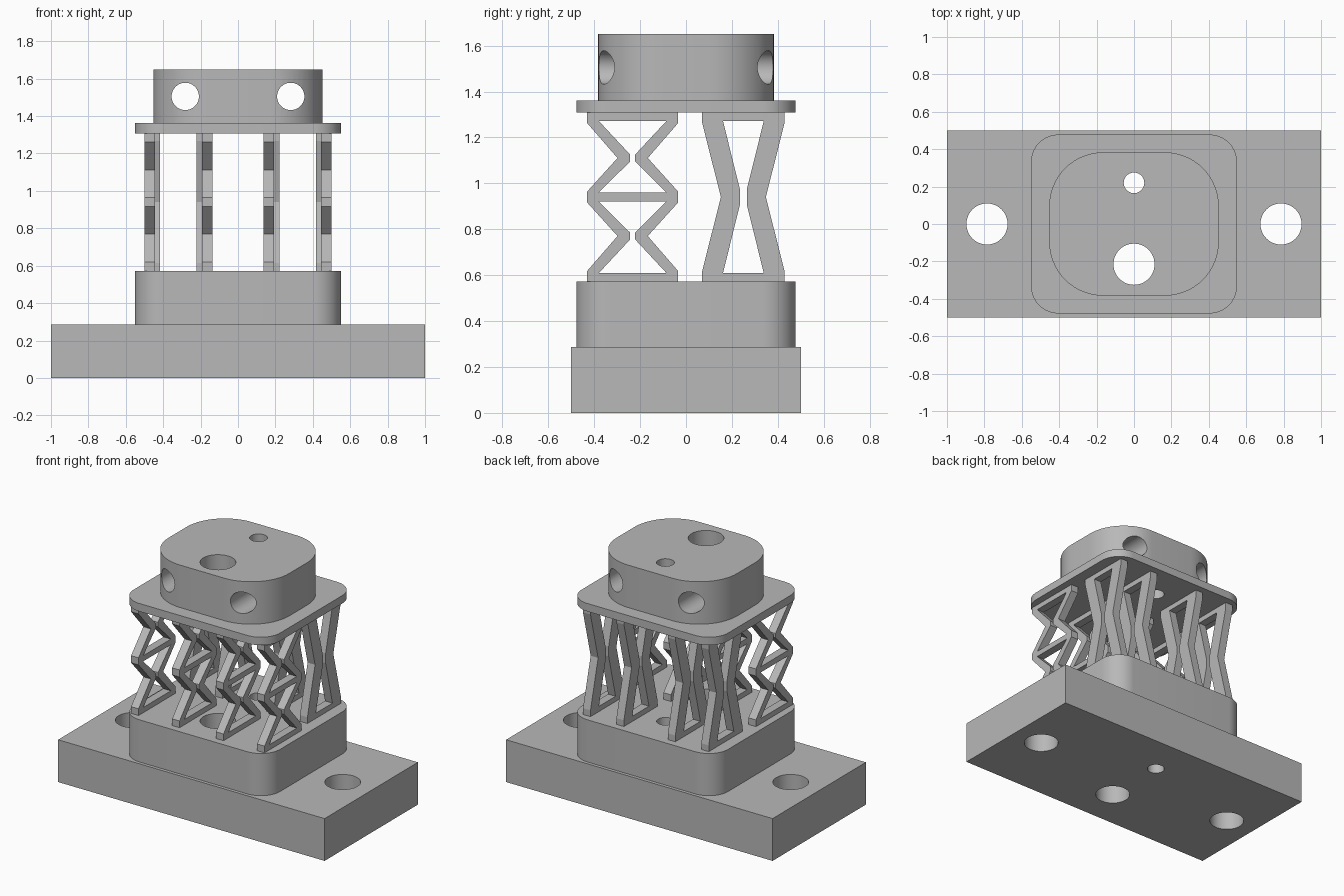
import bpy, bmesh, math
from mathutils import Vector

if "Cube" in bpy.data.objects:
    bpy.data.objects.remove(bpy.data.objects["Cube"])

grey = bpy.data.materials.new("plain_grey")
grey.diffuse_color = (0.48, 0.48, 0.48, 1)
grey.use_nodes = True
grey.node_tree.nodes["Principled BSDF"].inputs["Base Color"].default_value = grey.diffuse_color


def prism(name, loops, lo, hi, place):
    """Extrude one or more closed 2D outlines from lo to hi; place(u, v, w) -> xyz."""
    bm = bmesh.new()
    for pts in loops:
        a = [bm.verts.new(place(u, v, lo)) for u, v in pts]
        b = [bm.verts.new(place(u, v, hi)) for u, v in pts]
        bm.faces.new(a)
        bm.faces.new(b)
        for i in range(len(pts)):
            j = (i + 1) % len(pts)
            bm.faces.new((a[i], a[j], b[j], b[i]))
    bmesh.ops.recalc_face_normals(bm, faces=bm.faces)
    me = bpy.data.meshes.new(name)
    bm.to_mesh(me)
    bm.free()
    me.materials.append(grey)
    ob = bpy.data.objects.new(name, me)
    bpy.context.collection.objects.link(ob)
    return ob


def along_z(u, v, w): return Vector((u, v, w))
def along_y(u, v, w): return Vector((u, w, v))
def along_x(u, v, w): return Vector((w, u, v))


def circle(cx, cy, r, n=48):
    return [(cx + r * math.cos(math.tau * i / n), cy + r * math.sin(math.tau * i / n))
            for i in range(n)]


def rounded(hx, hy, r, n=14):
    """Rounded rectangle outline."""
    pts = []
    for k, (sx, sy) in enumerate([(1, 1), (-1, 1), (-1, -1), (1, -1)]):
        for i in range(n + 1):
            t = math.pi / 2 * (k + i / n)
            pts.append((sx * (hx - r) + r * math.cos(t), sy * (hy - r) + r * math.sin(t)))
    return pts


def cut(ob, loops, lo, hi, place):
    """Subtract extruded outlines from an object and apply the result."""
    cutter = prism("cutter", loops, lo, hi, place)
    mod = ob.modifiers.new("cut", 'BOOLEAN')
    mod.operation, mod.solver, mod.object = 'DIFFERENCE', 'EXACT', cutter
    dg = bpy.context.evaluated_depsgraph_get()
    me = bpy.data.meshes.new_from_object(ob.evaluated_get(dg))
    ob.modifiers.clear()
    ob.data = me
    bpy.data.objects.remove(cutter)


def mirrored(half):
    """Close a right-hand outline (top to bottom) with its left-hand mirror."""
    return half + [(-u, v) for u, v in reversed(half)]


# Stacked solid parts, all pierced by the large and small vertical holes
bores = [circle(0, -0.215, 0.11), circle(0, 0.22, 0.055)]
mounts = [circle(s * 0.786, 0, 0.11) for s in (-1, 1)]
Z1, Z2, Z3, Z4, Z5 = 0.287, 0.573, 1.308, 1.362, 1.65

base = prism("base_plate", [[(-1, -0.5), (1, -0.5), (1, 0.5), (-1, 0.5)]], 0, Z1, along_z)
cut(base, bores + mounts, -0.1, 2, along_z)
block = prism("lower_block", [rounded(0.55, 0.478, 0.145)], Z1, Z2, along_z)
cut(block, bores, -0.1, 2, along_z)
plate = prism("upper_plate", [rounded(0.55, 0.478, 0.145)], Z3, Z4, along_z)
cut(plate, bores, -0.1, 2, along_z)
head = prism("head_block", [rounded(0.453, 0.383, 0.287)], Z4, Z5, along_z)
cut(head, bores, -0.1, 2, along_z)
# Two horizontal holes through the head, front to back
cut(head, [circle(s * 0.282, 1.505, 0.073) for s in (-1, 1)], -1, 1, along_y)

# Strut outlines: half widths and heights about the strut's middle
H = (Z3 - Z2) / 2
W = 0.028  # half thickness in x

zig = [(0.198, H), (0.198, 0.322), (0.066, 0.17), (0.198, 0.024)]
zig_outer = mirrored(zig + [(u, -v) for u, v in reversed(zig)])
zig_window = mirrored([(0.148, 0.332), (0.011, 0.185), (0.011, 0.155), (0.148, 0.019)])
zig_window_low = [(u, -v) for u, v in zig_window]

waist_outer = mirrored([(0.18, H), (0.18, 0.325), (0.098, 0), (0.18, -0.325), (0.18, -H)])
waist_window = mirrored([(0.089, 0.332), (0.015, 0.033), (0.015, -0.033), (0.089, -0.332)])


def strut_row(name, outer, windows, y, xs):
    first = prism(name, [outer], -W, W, along_x)
    cut(first, windows, -0.2, 0.2, along_x)
    for i, x in enumerate(xs):
        ob = first if i == 0 else first.copy()
        if i:
            bpy.context.collection.objects.link(ob)
        ob.name = f"{name}_{i + 1}"
        ob.location = (x, y, (Z2 + Z3) / 2)


strut_row("front_zigzag_strut", zig_outer, [zig_window, zig_window_low], -0.2325,
          (-0.473, -0.165, 0.165, 0.473))
strut_row("back_waisted_strut", waist_outer, [waist_window], 0.25,
          (-0.444, -0.193, 0.193, 0.444))

# Smooth the curved walls, keep edges sharp
for ob in (base, block, plate, head):
    bpy.ops.object.select_all(action='DESELECT')
    ob.select_set(True)
    bpy.context.view_layer.objects.active = ob
    bpy.ops.object.shade_smooth_by_angle(angle=math.radians(30))
